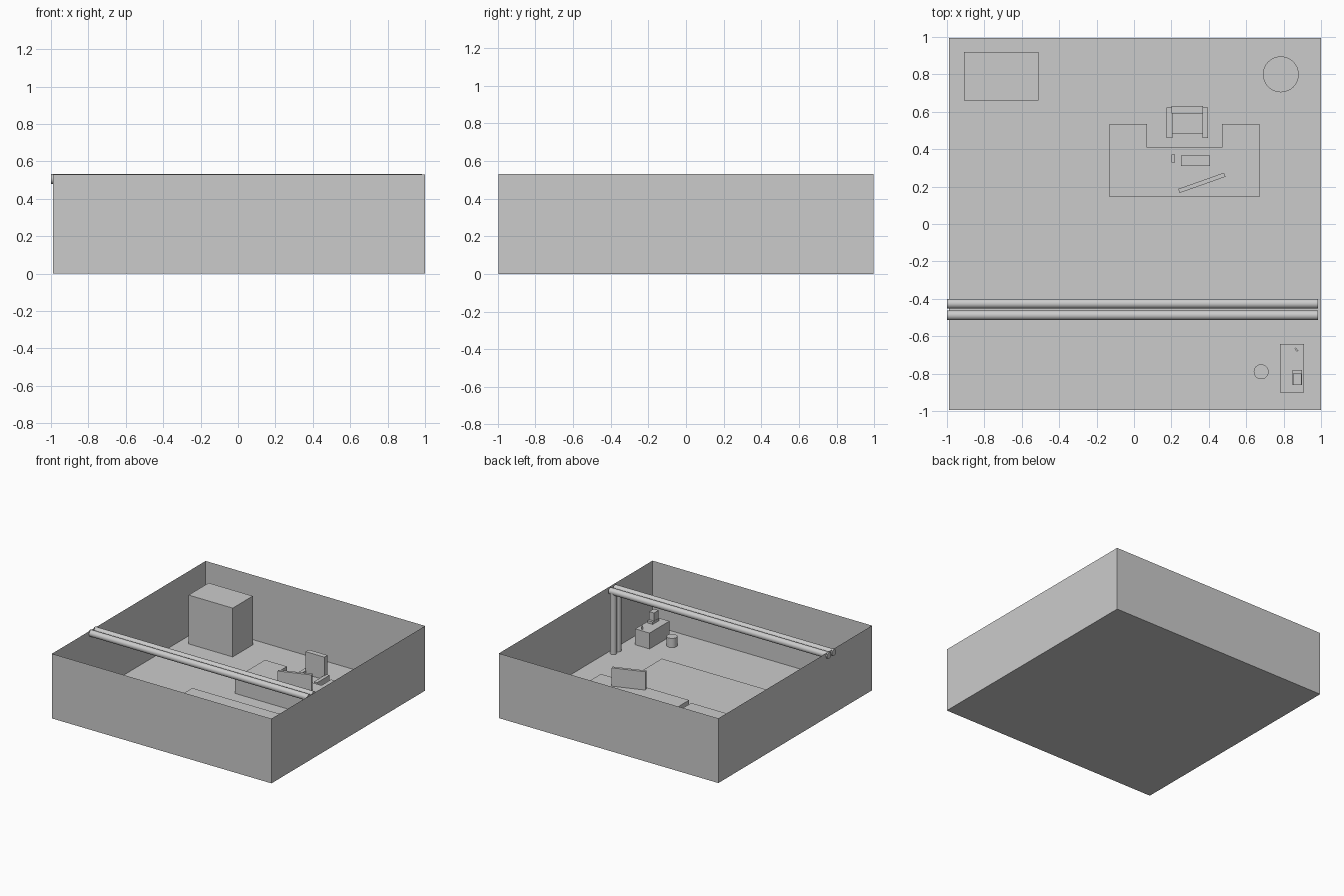
import bpy, bmesh, math
from mathutils import Matrix

if "Cube" in bpy.data.objects:
    bpy.data.objects.remove(bpy.data.objects["Cube"])


def finish(name, bm):
    bmesh.ops.recalc_face_normals(bm, faces=bm.faces)
    mesh = bpy.data.meshes.new(name)
    bm.to_mesh(mesh)
    bm.free()
    ob = bpy.data.objects.new(name, mesh)
    bpy.context.collection.objects.link(ob)
    return ob


def box(name, x, y, z, angle=0):
    """Box from (min, max) ranges, optionally turned about its own z axis."""
    bm = bmesh.new()
    bmesh.ops.create_cube(bm, size=1)
    bmesh.ops.scale(bm, vec=(x[1] - x[0], y[1] - y[0], z[1] - z[0]), verts=bm.verts)
    ob = finish(name, bm)
    ob.location = [(r[0] + r[1]) / 2 for r in (x, y, z)]
    ob.rotation_euler.z = math.radians(angle)
    return ob


def cylinder(name, centre, radius, length, along_x=False, sides=32):
    bm = bmesh.new()
    bmesh.ops.create_cone(bm, cap_ends=True, segments=sides,
                          radius1=radius, radius2=radius, depth=length)
    if along_x:
        bmesh.ops.rotate(bm, matrix=Matrix.Rotation(math.pi / 2, 3, 'Y'), verts=bm.verts)
    ob = finish(name, bm)
    ob.location = centre
    for p in ob.data.polygons:
        p.use_smooth = len(p.vertices) == 4
    for e in bpy.context.selected_objects:
        e.select_set(False)
    ob.select_set(True)
    bpy.context.view_layer.objects.active = ob
    bpy.ops.object.shade_smooth_by_angle(angle=math.radians(40))
    return ob


def prism(name, outline, z0, z1):
    bm = bmesh.new()
    face = bm.faces.new([bm.verts.new((px, py, z0)) for px, py in outline])
    top = bmesh.ops.extrude_face_region(bm, geom=[face], use_keep_orig=True)
    bmesh.ops.translate(bm, vec=(0, 0, z1 - z0),
                        verts=[v for v in top['geom'] if isinstance(v, bmesh.types.BMVert)])
    return finish(name, bm)


# Room: floor and four thin walls, open at the top
X0, X1, Y, H = -0.99, 1.0, 0.995, 0.53
room = bmesh.new()
low = [room.verts.new((x, y, 0)) for x, y in ((X0, -Y), (X1, -Y), (X1, Y), (X0, Y))]
high = [room.verts.new((v.co.x, v.co.y, H)) for v in low]
room.faces.new(low[::-1])
for i in range(4):
    j = (i + 1) % 4
    room.faces.new((low[i], low[j], high[j], high[i]))
finish("room_shell", room)

# Ceiling pipes, each with a drop to the floor
for i, y in enumerate((-0.426, -0.488), 1):
    cylinder(f"ceiling_pipe_{i}", (-0.0075, y, 0.505), 0.026, 1.985, along_x=True)
    cylinder(f"drop_pipe_{i}", (0.955, y, 0.2525), 0.025, 0.505)

# Rug and cabinet
box("rug", (-0.435, 0.60), (-0.545, 0.03), (0.0, 0.006))
box("cabinet", (-0.91, -0.51), (0.66, 0.92), (0, 0.40))

# Desk with a knee notch, and the things on it
D = 0.125
prism("desk", [(-0.13, 0.145), (0.67, 0.145), (0.67, 0.535), (0.47, 0.535),
               (0.47, 0.41), (0.07, 0.41), (0.07, 0.535), (-0.13, 0.535)], 0, D)
box("monitor", (0.2325, 0.4925), (0.2085, 0.2315), (D, 0.275), angle=19.5)
box("keyboard", (0.25, 0.405), (0.31, 0.367), (D, D + 0.01))
box("mouse", (0.20, 0.22), (0.33, 0.372), (D, D + 0.01))

# Armchair
box("seat", (0.20, 0.37), (0.48, 0.595), (0, 0.075))
box("chair_back", (0.20, 0.37), (0.59, 0.632), (0, 0.26))
for side, x in (("left", 0.175), ("right", 0.365)):
    box(f"{side}_arm", (x, x + 0.03), (0.46, 0.622), (0, 0.107))

# Round stool in the back corner
cylinder("round_stool", (0.785, 0.80, 0.09), 0.096, 0.18)

# Side table with coffee machine, cup and a waste bin
T = 0.13
box("side_table", (0.78, 0.91), (-0.90, -0.642), (0, T))
box("machine_base", (0.848, 0.897), (-0.862, -0.78), (T, T + 0.02))
box("machine_body", (0.850, 0.895), (-0.86, -0.80), (T + 0.02, 0.215))
box("small_cup", (0.857, 0.879), (-0.677, -0.667), (T, T + 0.025), angle=-50)
cylinder("waste_bin", (0.68, -0.79, 0.0375), 0.04, 0.075)
